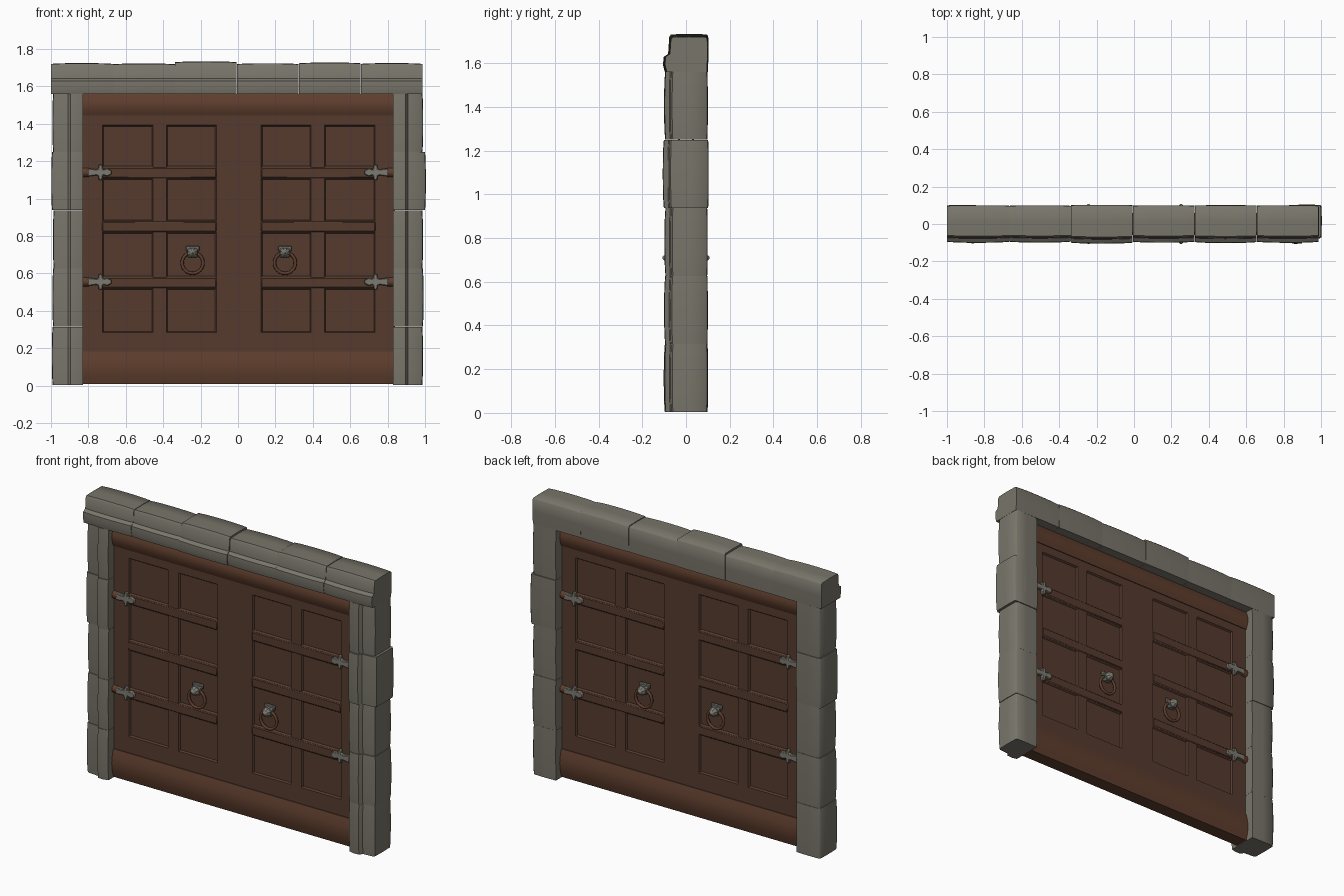
import bpy, bmesh, math, random

if "Cube" in bpy.data.objects:
    bpy.data.objects.remove(bpy.data.objects["Cube"])

random.seed(4)
CX = 0.004  # centre line between the two leaves


def material(name, rgb):
    m = bpy.data.materials.new(name)
    m.diffuse_color = (*rgb, 1)
    m.use_nodes = True
    m.node_tree.nodes["Principled BSDF"].inputs["Base Color"].default_value = m.diffuse_color
    return m


STONE = material("grey stone", (0.190, 0.178, 0.145))
WOOD = material("dark wood", (0.092, 0.044, 0.028))
RAIL = material("warm wood", (0.112, 0.047, 0.026))
IRON = material("grey iron", (0.20, 0.195, 0.165))


def finish(bm, name, mat, bevel=0, angle=35):
    bmesh.ops.recalc_face_normals(bm, faces=bm.faces)
    me = bpy.data.meshes.new(name)
    bm.to_mesh(me)
    bm.free()
    for p in me.polygons:
        p.use_smooth = True
    me.set_sharp_from_angle(angle=math.radians(angle))
    me.materials.append(mat)
    ob = bpy.data.objects.new(name, me)
    bpy.context.collection.objects.link(ob)
    if bevel:
        b = ob.modifiers.new("bevel", "BEVEL")
        b.width, b.segments, b.limit_method = bevel, 1, "ANGLE"
    return ob


def loft(name, rings, mat, bevel=0, angle=35):
    """Skin a list of equal-length point rings and cap both ends."""
    bm = bmesh.new()
    vs = [[bm.verts.new(p) for p in r] for r in rings]
    n = len(vs[0])
    for a, b in zip(vs, vs[1:]):
        for i in range(n):
            bm.faces.new((a[i], a[(i + 1) % n], b[(i + 1) % n], b[i]))
    bm.faces.new(vs[0])
    bm.faces.new(vs[-1])
    return finish(bm, name, mat, bevel, angle)


def box(name, x0, x1, y0, y1, z0, z1, mat, bevel=0):
    return loft(name, [[(x, y0, z0), (x, y1, z0), (x, y1, z1), (x, y0, z1)]
                       for x in (x0, x1)], mat, bevel)


# Stone section: (depth y, distance from the opening), thick lip on the inner front edge
SECTION = [(-0.092, 0.0), (-0.100, 0.030), (-0.098, 0.068), (-0.077, 0.082), (-0.072, 0.150),
           (-0.064, 0.162), (0.015, 0.164), (0.092, 0.162), (0.099, 0.154), (0.100, 0.080),
           (0.098, 0.0)]


def stone(name, a, b, place, grow):
    rings = []
    for i in range(9):
        t = i / 8
        s = 0.955 + 0.05 * math.sin(math.pi * t) ** 0.6
        pos = a + 0.0005 + (b - a - 0.001) * t
        ring = []
        for y, d in SECTION:
            out = d if d == 0 else 0.08 + (d - 0.08) * s + grow * (d > 0.1)
            yy = y * s - grow * 0.5 if y < 0 else y * (0.98 + 0.4 * (s - 0.955)) + grow * 0.3
            ring.append(place(pos, yy, out))
        rings.append(ring)
    loft(name, rings, STONE, 0, 48)


# Lintel and jamb stones
W = 1.987 / 6
for i, g in enumerate((0, -0.002, 0.009, -0.001, 0.003, 0)):
    stone("lintel_stone", -1 + i * W, -1 + (i + 1) * W, lambda p, y, d: (p, y, 1.56 + d), g)
for s, grows in ((-1, (0.003, 0.0, -0.003, 0.006, 0.0)), (1, (-0.003, 0.0, -0.003, 0.012, -0.002))):
    for i, g in enumerate(grows):
        stone("jamb_stone", 0.003 + i * 0.3115, 0.003 + (i + 1) * 0.3115,
              lambda p, y, d: (s * (0.828 + d), y, p), g)


def door_rail(name, s, z0, z1):
    """Full-width rail, rounded on both faces."""
    prof = []
    for side in (-1, 1):
        for i in range(9):
            t = i / 8 if side < 0 else 1 - i / 8
            prof.append((side * (0.042 + 0.016 * math.sin(math.pi * t)), z0 + (z1 - z0) * t))
    loft(name, [[(x, y, z) for y, z in prof] for x in (CX, s * 0.835)], RAIL, 0, 50)


XS = (0.0, 0.12, 0.387, 0.458, 0.729, 0.835)
ZS = (0.17, 0.283, 0.521, 0.579, 0.821, 0.879, 1.108, 1.166, 1.392, 1.45)
FACE = 0.037


def door_face(s, f):
    """Flat leaf face with eight sunk, chamfered panels."""
    bm = bmesh.new()
    grid = [[bm.verts.new((CX + s * x, f * FACE, z)) for z in ZS] for x in XS]
    panels = []
    for i in range(5):
        for j in range(9):
            q = bm.faces.new((grid[i][j], grid[i + 1][j], grid[i + 1][j + 1], grid[i][j + 1]))
            if q.normal.y == 0:
                q.normal_update()
            if q.normal.y * f < 0:
                q.normal_flip()
            if i in (1, 3) and j % 2 == 1:
                panels.append(q)
    bmesh.ops.inset_individual(bm, faces=panels, thickness=0.010, depth=-0.010)
    bmesh.ops.inset_individual(bm, faces=panels, thickness=0.004, depth=0)
    me = bpy.data.meshes.new("door_face")
    bm.to_mesh(me)
    bm.free()
    me.materials.append(WOOD)
    bpy.context.collection.objects.link(bpy.data.objects.new("door_face", me))


def knocker(s, f):
    x = CX + s * 0.247
    y = f * FACE
    box("knocker_plate", x - 0.036, x + 0.036, y, y + f * 0.014, 0.718, 0.747, IRON, 0.004)
    box("knocker_block", x - 0.027, x + 0.027, y, y + f * 0.030, 0.682, 0.735, IRON, 0.006)
    # pointed boss
    rings = []
    for r, d in ((0.027, 0.02), (0.030, 0.040), (0.022, 0.054), (0.004, 0.071)):
        rings.append([(x + r * math.cos(k * math.pi / 4 + math.pi / 8), y + f * d,
                       0.709 + r * math.sin(k * math.pi / 4 + math.pi / 8)) for k in range(8)])
    loft("knocker_boss", rings, IRON, 0, 30)
    # hanging ring
    bm = bmesh.new()
    n, m = 24, 8
    g = []
    for i in range(n):
        a = 2 * math.pi * i / n
        row = []
        for j in range(m):
            b = 2 * math.pi * j / m
            r = 0.056 + 0.009 * math.cos(b)
            row.append(bm.verts.new((x + r * math.cos(a), y + f * 0.020 + 0.009 * math.sin(b),
                                     0.656 + r * math.sin(a))))
        g.append(row)
    for i in range(n):
        for j in range(m):
            bm.faces.new((g[i][j], g[(i + 1) % n][j], g[(i + 1) % n][(j + 1) % m], g[i][(j + 1) % m]))
    finish(bm, "knocker_ring", RAIL, 0, 60)


# Hinge outline: (x, half height), strap with a cross and a lobed tip
HINGE = [(0.803, 0.022), (0.758, 0.016), (0.748, 0.019), (0.744, 0.042), (0.726, 0.042),
         (0.722, 0.014), (0.700, 0.022), (0.676, 0.010)]


def hinge(s, f, z):
    half = [(s * x, h) for x, h in HINGE]
    outline = half + [(x, -h) for x, h in reversed(half)]
    loft("hinge_strap", [[(x, f * y, z + h) for x, h in outline] for y in (0.034, 0.056)],
         IRON, 0.004)
    # round pin socket
    loft("hinge_socket", [[(s * x, f * (0.038 + 0.02 * math.sin(k * math.pi / 4)),
                            z + 0.024 * math.cos(k * math.pi / 4)) for k in range(8)]
                          for x in (0.797, 0.835)], RAIL, 0, 50)


# Two door leaves, the same on front and back
for s in (-1, 1):
    for z in (0.55, 0.85, 1.137):
        box("door_crossbar", CX + s * 0.118, CX + s * 0.732, -0.042, 0.042,
            z - 0.029, z + 0.029, WOOD, 0.006)
    door_rail("door_bottom_rail", s, 0.008, 0.182)
    door_rail("door_top_rail", s, 1.443, 1.558)
    for f in (-1, 1):
        door_face(s, f)
        knocker(s, f)
        for z in (0.555, 1.14):
            hinge(s, f, z)
